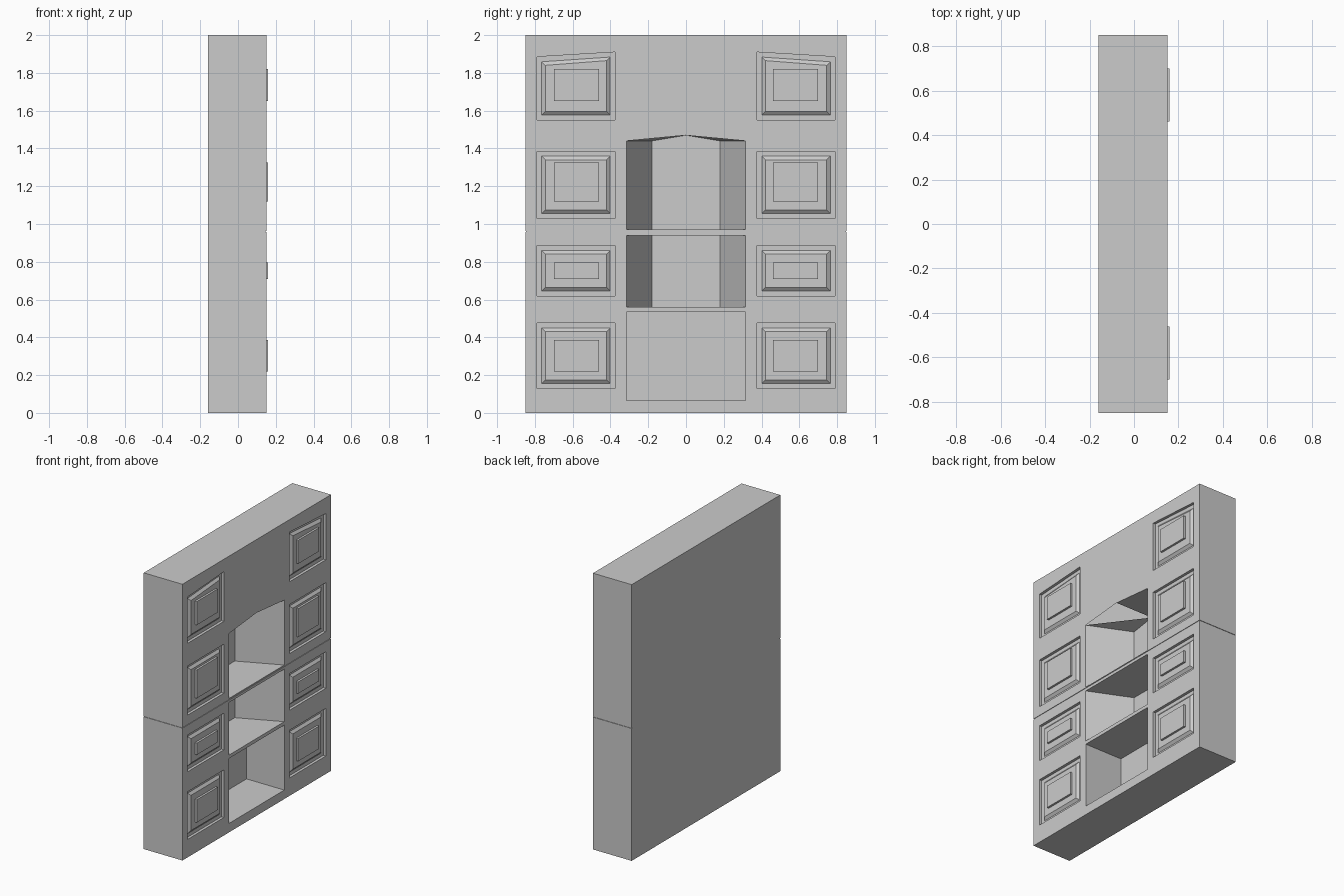
import bpy, bmesh

if "Cube" in bpy.data.objects:
    bpy.data.objects.remove(bpy.data.objects["Cube"])

X_BACK, X_FRONT = -0.16, 0.15
HALF_W, HEIGHT = 0.85, 2.0


def loft(name, front, back, x_front, x_back):
    """Solid between a front and a back (y, z) outline."""
    bm = bmesh.new()
    f = [bm.verts.new((x_front, y, z)) for y, z in front]
    b = [bm.verts.new((x_back, y, z)) for y, z in back]
    bm.faces.new(f)
    bm.faces.new(b[::-1])
    n = len(f)
    for i in range(n):
        j = (i + 1) % n
        bm.faces.new((f[j], f[i], b[i], b[j]))
    bmesh.ops.recalc_face_normals(bm, faces=bm.faces)
    mesh = bpy.data.meshes.new(name)
    bm.to_mesh(mesh)
    bm.free()
    obj = bpy.data.objects.new(name, mesh)
    bpy.context.collection.objects.link(obj)
    return obj


def rect(y0, y1, z0, z1):
    return [(y0, z0), (y1, z0), (y1, z1), (y0, z1)]


def prism(name, outline, x_front, x_back):
    return loft(name, outline, outline, x_front, x_back)


def cut(target, cutter):
    cutter.hide_render = True
    mod = target.modifiers.new("cut", 'BOOLEAN')
    mod.operation, mod.solver, mod.object = 'DIFFERENCE', 'EXACT', cutter
    bpy.context.view_layer.objects.active = target
    bpy.ops.object.modifier_apply(modifier=mod.name)
    bpy.data.objects.remove(cutter)


# Cabinet body
body = prism("cabinet_body", rect(-HALF_W, HALF_W, 0, HEIGHT), X_FRONT, X_BACK)

# Central niches: square lower one, two tapering inward above, the top one arched
cut(body, prism("lower_niche_cutter", rect(-0.315, 0.315, 0.065, 0.535), 0.2, -0.152))
cut(body, loft("middle_niche_cutter", rect(-0.32, 0.32, 0.56, 0.94),
               rect(-0.18, 0.18, 0.56, 0.94), 0.16, -0.152))
arch = [[(-w, 0.97), (w, 0.97), (w, 1.44), (0, 1.47), (-w, 1.44)] for w in (0.32, 0.18)]
cut(body, loft("arched_niche_cutter", arch[0], arch[1], 0.16, -0.152))

# Thin seam between the upper and lower halves
cut(body, prism("front_seam_cutter", rect(-0.9, 0.9, 0.958, 0.964), 0.2, X_FRONT - 0.004))
for s in (-1, 1):
    y0, y1 = sorted((s * (HALF_W - 0.004), s * 0.9))
    cut(body, prism("side_seam_cutter", rect(y0, y1, 0.958, 0.964), 0.2, -0.2))

# Recessed drawer panels with raised centre blocks
# (panel bottom, panel top outer, panel top inner, block bottom, block top)
rows = [(0.13, 0.475, 0.475, 0.22, 0.385),
        (0.62, 0.885, 0.885, 0.71, 0.795),
        (1.03, 1.385, 1.385, 1.12, 1.325),
        (1.55, 1.885, 1.91, 1.65, 1.82)]
for i, (z0, z_out, z_in, b0, b1) in enumerate(rows):
    for s, side in ((-1, "left"), (1, "right")):
        panel = [(s * 0.375, z0), (s * 0.79, z0), (s * 0.79, z_out), (s * 0.375, z_in)]
        cut(body, prism("panel_cutter", panel, 0.2, X_FRONT - 0.02))
        # sloped moulding rising from the panel edge towards the block
        inset = 0.045
        base = [(s * 0.40, z0 + 0.025), (s * 0.765, z0 + 0.025),
                (s * 0.765, z_out - 0.025), (s * 0.40, z_in - 0.025)]
        top = [(s * 0.375 + s * inset, z0 + inset), (s * 0.79 - s * inset, z0 + inset),
               (s * 0.79 - s * inset, z_out - inset), (s * 0.375 + s * inset, z_in - inset)]
        loft(f"drawer_moulding_{side}_{i + 1}", top, base, X_FRONT - 0.005, X_FRONT - 0.021)
        prism(f"drawer_block_{side}_{i + 1}",
              rect(min(s * 0.46, s * 0.70), max(s * 0.46, s * 0.70), b0, b1),
              0.16, X_FRONT - 0.01)

# Smooth shading with crisp edges
for obj in bpy.context.collection.objects:
    obj.select_set(True)
bpy.context.view_layer.objects.active = body
bpy.ops.object.shade_smooth_by_angle()
